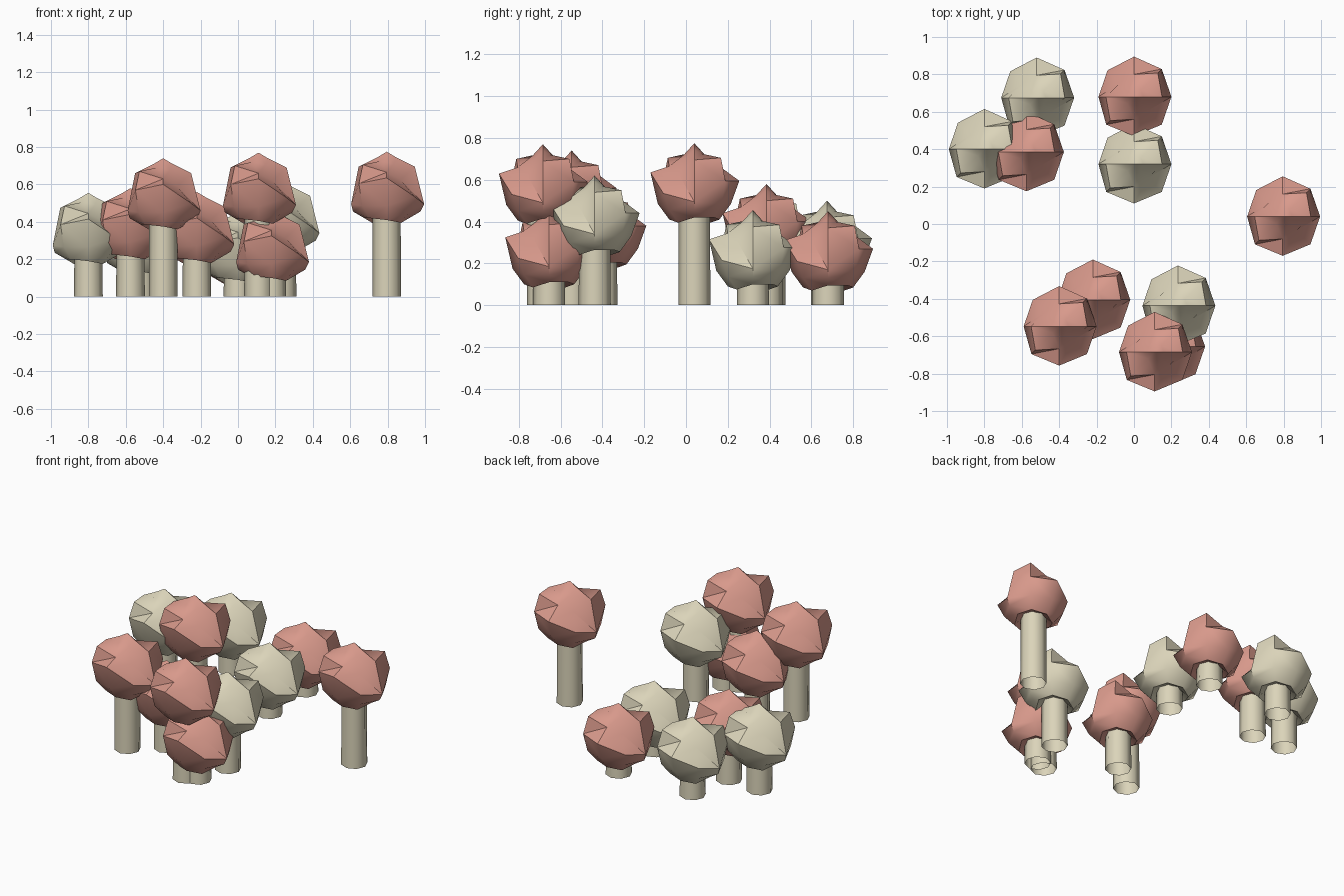
import bpy
import bmesh
import math

cube = bpy.data.objects.get("Cube")
if cube:
    bpy.data.objects.remove(cube, do_unlink=True)


def make_material(name, color):
    mat = bpy.data.materials.new(name)
    mat.diffuse_color = color
    mat.use_nodes = True
    mat.node_tree.nodes["Principled BSDF"].inputs["Base Color"].default_value = color
    return mat


red = make_material("dusty red", (0.69, 0.32, 0.26, 1))
cream = make_material("pale cream", (0.71, 0.66, 0.49, 1))

# Cap rings from top to bottom: (radius, drop below the tip) for eight directions,
# starting at +x; two opposite lobes stand up beside folded valleys
PEAK = [(.05, .03), (.05, .05), (.05, .055), (.05, .065)] * 2
CROWN = [(.15, .08), (.18, .07), (.12, .11), (.105, .15)] * 2
RIM = [(.20, .28), (.21, .18), (.215, .18), (.20, .24),
       (.19, .28), (.21, .17), (.21, .14), (.21, .24)]
BELLY = [(.18, .32), (.185, .29), (.175, .29), (.17, .32)] * 2
SKIRT = [(.12, .355), (.13, .355), (.12, .365), (.11, .38)] * 2
NECK = [(.06, .33)] * 8


def finish(bm, name, mat, location, angle):
    bmesh.ops.recalc_face_normals(bm, faces=bm.faces)
    mesh = bpy.data.meshes.new(name)
    bm.to_mesh(mesh)
    bm.free()
    mesh.materials.append(mat)
    obj = bpy.data.objects.new(name, mesh)
    obj.location = location
    bpy.context.collection.objects.link(obj)
    bpy.ops.object.select_all(action='DESELECT')
    obj.select_set(True)
    bpy.context.view_layer.objects.active = obj
    bpy.ops.object.shade_smooth_by_angle(angle=math.radians(angle))


def make_cap(name, mat, x, y, top):
    bm = bmesh.new()
    tip = bm.verts.new((0, 0, 0))
    rings = []
    for ring in (PEAK, CROWN, RIM, BELLY, SKIRT, NECK):
        rings.append([bm.verts.new((r * math.cos(i * math.pi / 4),
                                    r * math.sin(i * math.pi / 4), -drop))
                      for i, (r, drop) in enumerate(ring)])
    for i in range(8):
        j = (i + 1) % 8
        bm.faces.new((tip, rings[0][i], rings[0][j]))
        for upper, lower in zip(rings, rings[1:]):
            bm.faces.new((upper[i], lower[i], lower[j], upper[j]))
    bmesh.ops.triangulate(bm, faces=[f for f in bm.faces if len(f.verts) > 3])
    finish(bm, name, mat, (x, y, top), 45)


def make_stem(name, x, y, height):
    # Open tube
    bm = bmesh.new()
    bmesh.ops.create_cone(bm, cap_ends=False, segments=8, radius1=.077,
                          radius2=.074, depth=height)
    finish(bm, name, cream, (x, y, height / 2), 50)


# Mushrooms: x, y, tip height, cap colour
mushrooms = [
    (0.0, .68, .45, red), (0.0, .32, .455, cream), (-.52, .675, .50, cream),
    (-.575, .385, .58, red), (-.80, .40, .555, cream), (.795, .04, .775, red),
    (-.22, -.405, .56, red), (-.40, -.547, .74, red), (.235, -.437, .62, cream),
    (.11, -.685, .77, red), (.18, -.655, .465, red),
]
for n, (x, y, top, mat) in enumerate(mushrooms, 1):
    make_stem(f"mushroom_stem_{n}", x, y, top - .25)
    make_cap(f"mushroom_cap_{n}", mat, x, y, top)
